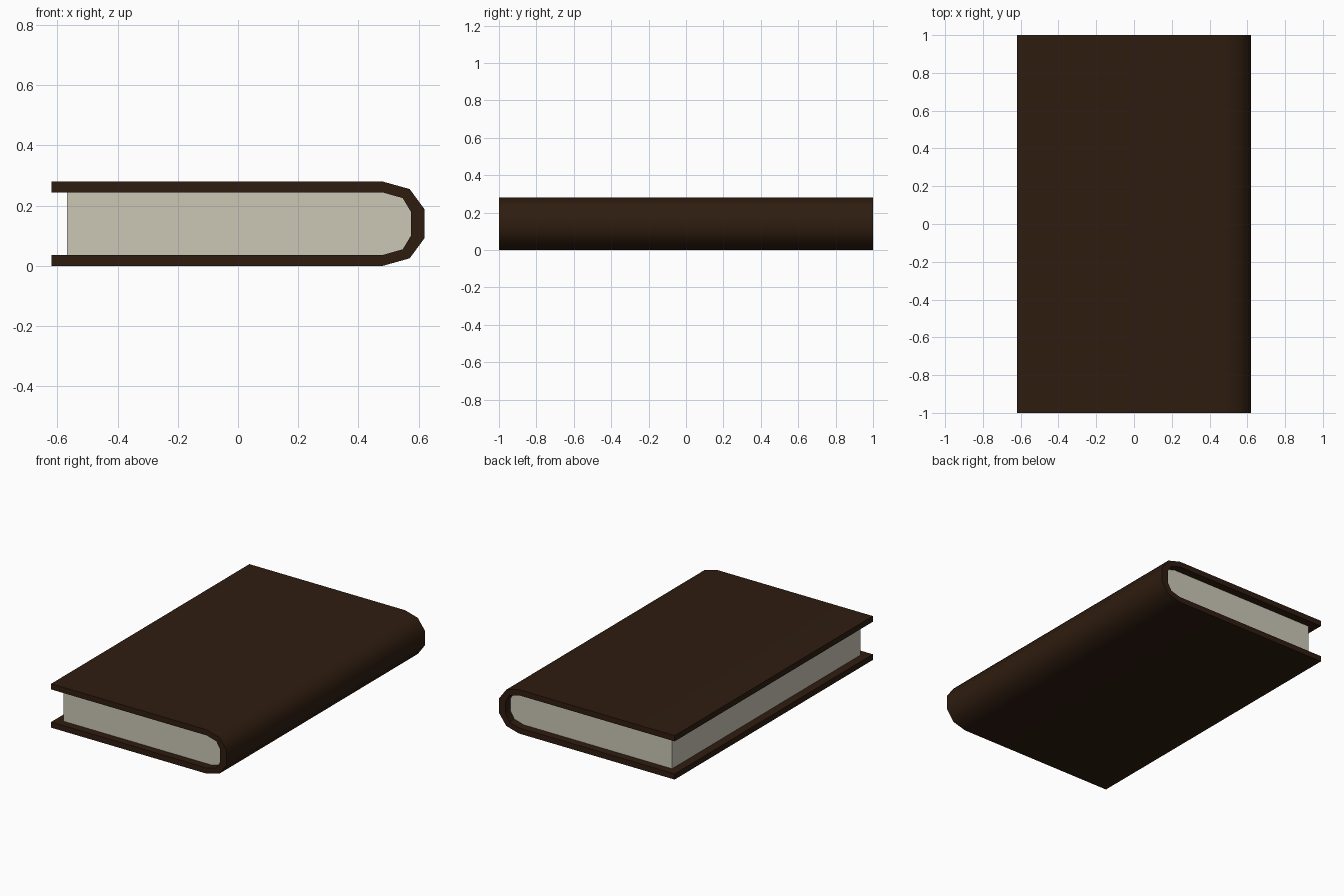
import bpy
import bmesh
import math

if "Cube" in bpy.data.objects:
    bpy.data.objects.remove(bpy.data.objects["Cube"])


def material(name, color):
    mat = bpy.data.materials.new(name)
    mat.diffuse_color = color
    mat.use_nodes = True
    mat.node_tree.nodes["Principled BSDF"].inputs["Base Color"].default_value = mat.diffuse_color
    return mat


def mirror_z(half, mid=0.14):
    """Complete an upper half outline with its mirror image below mid height."""
    return half + [(x, 2 * mid - z) for x, z in reversed(half)]


def extrude_profile(name, profile, half_length, mat):
    """Extrude a closed x-z outline along y."""
    bm = bmesh.new()
    face = bm.faces.new([bm.verts.new((x, -half_length, z)) for x, z in profile])
    ext = bmesh.ops.extrude_face_region(bm, geom=[face], use_keep_orig=True)
    verts = [g for g in ext["geom"] if isinstance(g, bmesh.types.BMVert)]
    bmesh.ops.translate(bm, verts=verts, vec=(0, 2 * half_length, 0))
    bmesh.ops.recalc_face_normals(bm, faces=bm.faces)
    mesh = bpy.data.meshes.new(name)
    bm.to_mesh(mesh)
    bm.free()
    obj = bpy.data.objects.new(name, mesh)
    bpy.context.collection.objects.link(obj)
    mesh.materials.append(mat)
    bpy.ops.object.select_all(action='DESELECT')
    obj.select_set(True)
    bpy.context.view_layer.objects.active = obj
    bpy.ops.object.shade_smooth_by_angle(angle=math.radians(42))
    return obj


leather = material("dark_leather", (0.028, 0.012, 0.005, 1))
paper = material("paper", (0.60, 0.57, 0.47, 1))

# Rounded spine outlines, upper halves
outer_spine = [(0.48, 0.28), (0.57, 0.255), (0.62, 0.187)]
inner_spine = [(0.48, 0.244), (0.547, 0.225), (0.574, 0.18)]

# Cover: one bent strip forming both boards and the spine
outer = mirror_z([(-0.62, 0.28)] + outer_spine)
inner = mirror_z([(-0.62, 0.244)] + inner_spine)
extrude_profile("cover", outer + inner[::-1], 1.0, leather)

# Page block: fills the cover, set back from the edges
extrude_profile("pages", mirror_z([(-0.567, 0.244)] + inner_spine), 0.95, paper)
